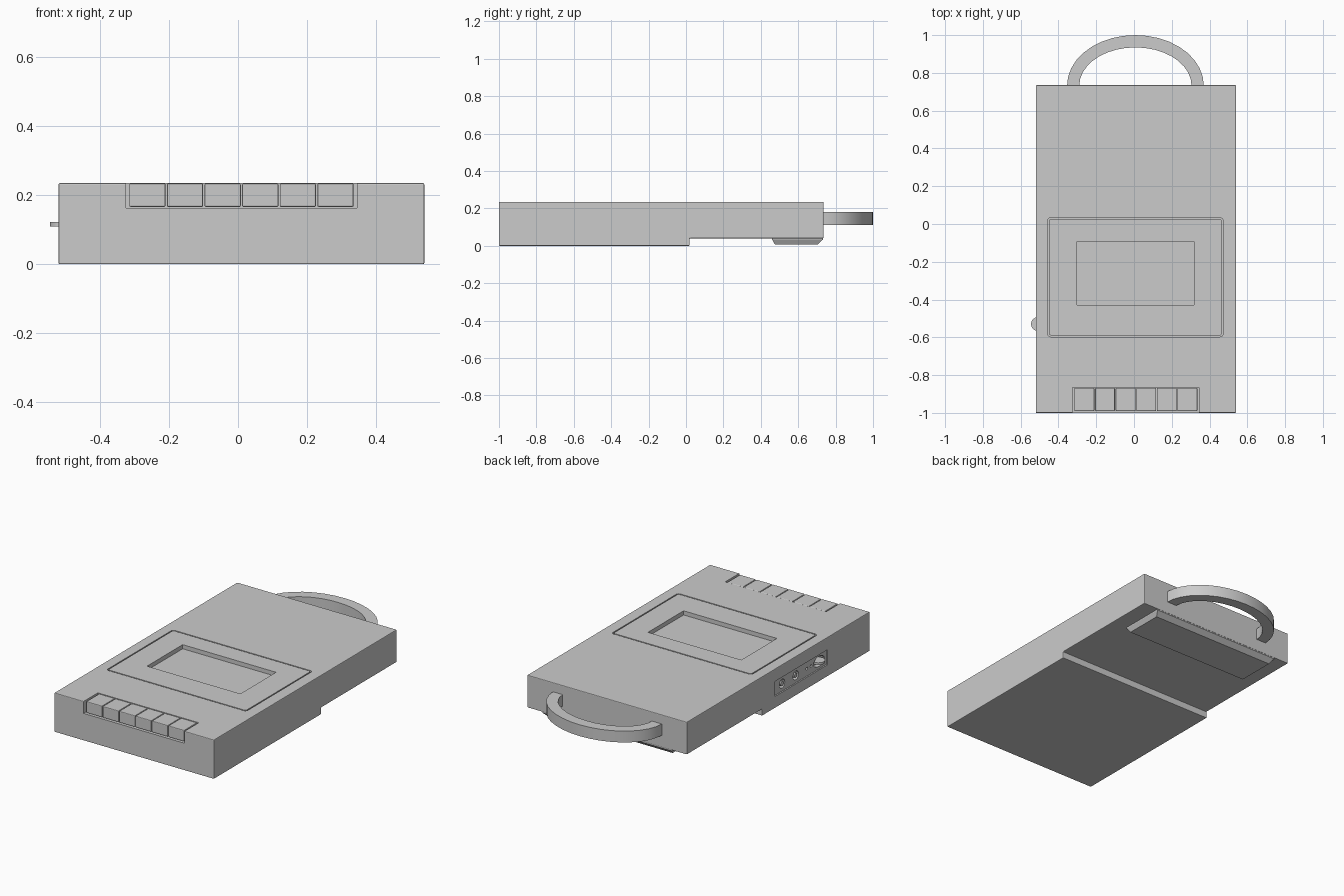
import bpy, bmesh, math
from mathutils import Matrix, Vector

if "Cube" in bpy.data.objects:
    bpy.data.objects.remove(bpy.data.objects["Cube"])


def mesh_object(name, bm, bevel=0.0):
    bmesh.ops.recalc_face_normals(bm, faces=bm.faces)
    me = bpy.data.meshes.new(name)
    bm.to_mesh(me)
    bm.free()
    ob = bpy.data.objects.new(name, me)
    bpy.context.collection.objects.link(ob)
    if bevel:
        m = ob.modifiers.new("bevel", 'BEVEL')
        m.width, m.segments = bevel, 2
        apply(ob, m)
    return ob


def apply(ob, mod):
    bpy.context.view_layer.objects.active = ob
    bpy.ops.object.modifier_apply(modifier=mod.name)


def prism(name, pts, vec, bevel=0.0):
    """Extrude a closed outline of 3D points along vec."""
    bm = bmesh.new()
    face = bm.faces.new([bm.verts.new(p) for p in pts])
    out = bmesh.ops.extrude_face_region(bm, geom=[face])
    verts = [g for g in out["geom"] if isinstance(g, bmesh.types.BMVert)]
    bmesh.ops.translate(bm, verts=verts, vec=vec)
    return mesh_object(name, bm, bevel)


def box(name, x, y, z, bevel=0.0):
    pts = [(x[0], y[0], z[0]), (x[1], y[0], z[0]), (x[1], y[1], z[0]), (x[0], y[1], z[0])]
    return prism(name, pts, (0, 0, z[1] - z[0]), bevel)


def rounded_plate(name, x, y, z, r):
    pts = []
    for i, (cx, cy) in enumerate([(x[1] - r, y[1] - r), (x[0] + r, y[1] - r),
                                  (x[0] + r, y[0] + r), (x[1] - r, y[0] + r)]):
        for k in range(5):
            a = math.pi / 2 * (i + k / 4)
            pts.append((cx + r * math.cos(a), cy + r * math.sin(a), z[0]))
    return prism(name, pts, (0, 0, z[1] - z[0]))


def cylinder(name, loc, r, depth, axis='Z', scale=(1, 1, 1), n=24):
    bm = bmesh.new()
    rot = Matrix.Rotation(math.pi / 2, 4, 'Y') if axis == 'X' else Matrix()
    mat = Matrix.Translation(loc) @ Matrix.Diagonal((*scale, 1)) @ rot
    bmesh.ops.create_cone(bm, cap_ends=True, segments=n, radius1=r, radius2=r,
                          depth=depth, matrix=mat)
    return mesh_object(name, bm)


def cut(ob, cutter):
    m = ob.modifiers.new("cut", 'BOOLEAN')
    m.operation, m.solver, m.object = 'DIFFERENCE', 'EXACT', cutter
    apply(ob, m)
    bpy.data.objects.remove(cutter)


X0, X1, TOP = -0.52, 0.54, 0.235

# Body: side profile with the stepped underside
profile = [(-1, 0), (0.02, 0), (0.02, 0.04), (0.735, 0.04), (0.735, TOP), (-1, TOP)]
body = prism("body", [(X0, y, z) for y, z in profile], (X1 - X0, 0, 0), 0.004)

# Key bay at the front, lid pocket on top, control panel on the left side
cut(body, box("cut_keys", (-0.325, 0.345), (-1.1, -0.865), (0.163, 0.4)))
cut(body, rounded_plate("cut_lid", (-0.457, 0.472), (-0.597, 0.033), (0.19, 0.4), 0.016))
cut(body, box("cut_panel", (-0.6, X0 + 0.008), (-0.60, -0.10), (0.07, 0.16)))
for y in (-0.18, -0.31):
    cut(body, cylinder("cut_jack", (X0, y, 0.115), 0.026, 0.08, 'X'))
for y in (-0.415, -0.455):
    cut(body, cylinder("cut_pin", (X0, y, 0.115), 0.008, 0.05, 'X', n=12))
cut(body, cylinder("cut_wheel", (X0, -0.53, 0.115), 0.03, 0.07, 'X', (1, 1.7, 1)))

# Jack sockets and volume wheel
for i, y in enumerate((-0.18, -0.31)):
    cylinder(f"jack_socket_{i + 1}", (X0 + 0.025, y, 0.115), 0.014, 0.034, 'X')
cylinder("volume_wheel", (-0.508, -0.53, 0.116), 0.037, 0.013, n=32)

# Cassette lid with recessed window
lid = rounded_plate("cassette_lid", (-0.45, 0.465), (-0.59, 0.026), (0.189, TOP), 0.012)
cut(lid, box("cut_window", (-0.303, 0.317), (-0.43, -0.092), (0.21, 0.4)))

# Row of six keys
pitch = 0.109
for i in range(6):
    x = -0.317 + i * pitch
    box(f"key_{i + 1}", (x + 0.002, x + pitch - 0.002), (-0.99, -0.868), (0.166, TOP - 0.001), 0.004)

# Rear foot: block with tapered sides and sloped back
foot_bm = bmesh.new()
rings = [[foot_bm.verts.new((x, y, z)) for x, y in ((a, c), (b, c), (b, d), (a, d))]
         for a, b, c, d, z in ((-0.42, 0.44, 0.46, 0.733, 0.042),
                               (-0.42, 0.44, 0.46, 0.733, 0.034),
                               (-0.405, 0.425, 0.475, 0.705, 0.008))]
for lo, hi in zip(rings, rings[1:]):
    for k in range(4):
        foot_bm.faces.new((lo[k], lo[(k + 1) % 4], hi[(k + 1) % 4], hi[k]))
foot_bm.faces.new(rings[0])
foot_bm.faces.new(rings[-1])
mesh_object("rear_foot", foot_bm)

# Carrying handle: half-elliptical arch
N = 18
arc = lambda a, b: [(0.0075 + a * math.cos(math.pi * i / N), 0.733 + b * math.sin(math.pi * i / N), 0.112)
                    for i in range(N + 1)]
handle = prism("handle", arc(0.362, 0.267) + arc(0.297, 0.202)[::-1], (0, 0, 0.068))

# Smooth the curved parts only
for ob in bpy.data.objects:
    if ob.name.startswith(("handle", "volume", "jack")):
        bpy.ops.object.select_all(action='DESELECT')
        ob.select_set(True)
        bpy.context.view_layer.objects.active = ob
        bpy.ops.object.shade_smooth_by_angle(angle=math.radians(30))
